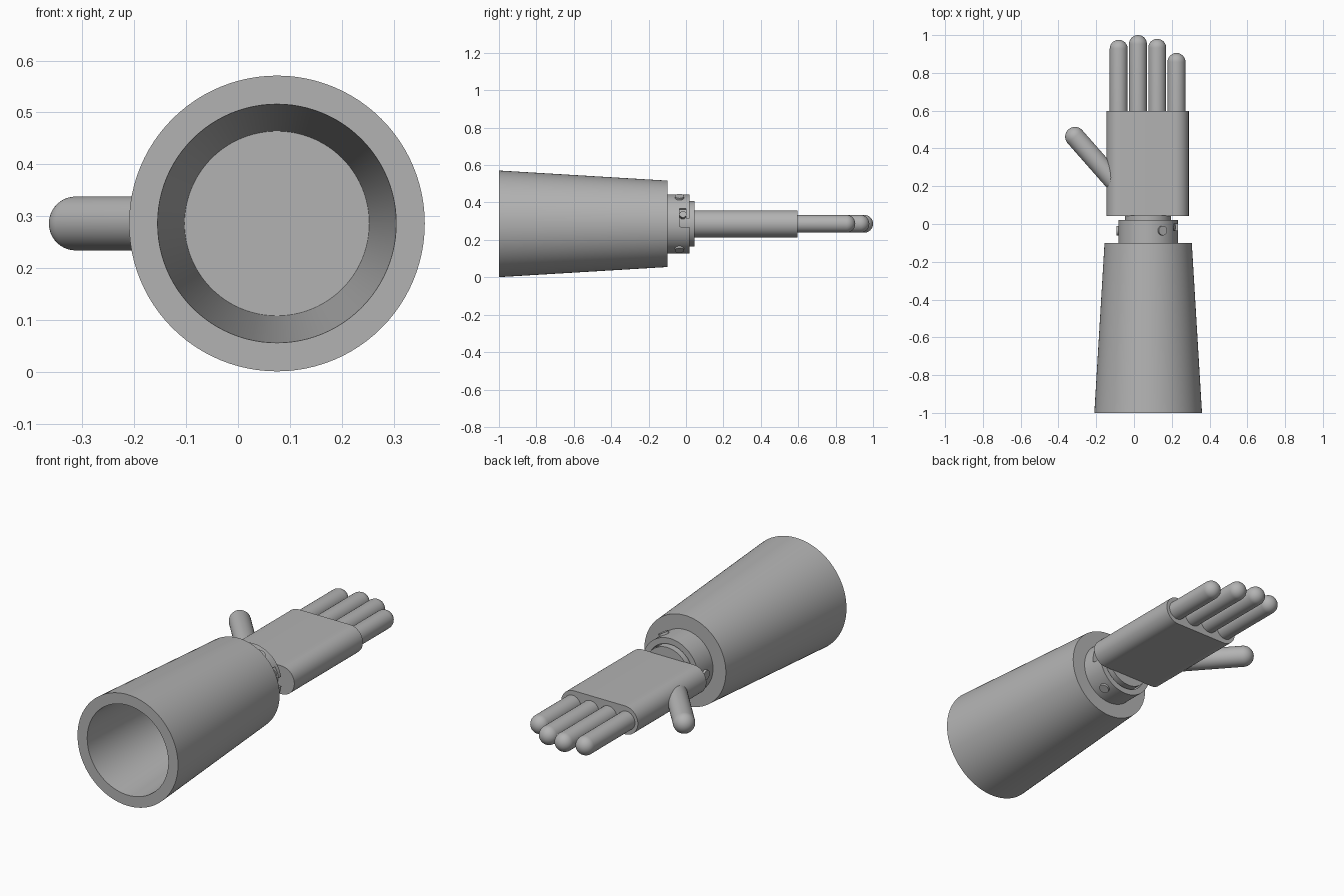
import bpy, bmesh, math
from mathutils import Vector, Matrix

cube = bpy.data.objects.get("Cube")
if cube:
    bpy.data.objects.remove(cube, do_unlink=True)

AX, AZ = 0.075, 0.286          # forearm axis
FORWARD = Vector((0, 1, 0))

grey = bpy.data.materials.new("plain grey")
grey.use_nodes = True
COLOUR = (0.45, 0.45, 0.45, 1)
grey.diffuse_color = COLOUR
grey.node_tree.nodes["Principled BSDF"].inputs["Base Color"].default_value = COLOUR


def finish(name, bm):
    bmesh.ops.recalc_face_normals(bm, faces=bm.faces)
    mesh = bpy.data.meshes.new(name)
    bm.to_mesh(mesh)
    bm.free()
    mesh.materials.append(grey)
    obj = bpy.data.objects.new(name, mesh)
    bpy.context.collection.objects.link(obj)
    return obj


def smooth(obj):
    bpy.ops.object.select_all(action='DESELECT')
    obj.select_set(True)
    bpy.context.view_layer.objects.active = obj
    bpy.ops.object.shade_smooth_by_angle(angle=math.radians(30))


def lathe(name, profile, origin, direction=FORWARD, steps=96, closed=False):
    """Spin (radius, distance) points around an axis through origin."""
    bm = bmesh.new()
    verts = [bm.verts.new((r, 0, d)) for r, d in profile]
    edges = [bm.edges.new(pair) for pair in zip(verts, verts[1:])]
    if closed:
        edges.append(bm.edges.new((verts[-1], verts[0])))
    bmesh.ops.spin(bm, geom=verts + edges, cent=(0, 0, 0), axis=(0, 0, 1),
                   angle=math.tau, steps=steps)
    bmesh.ops.remove_doubles(bm, verts=bm.verts, dist=1e-5)
    turn = direction.to_track_quat('Z', 'Y').to_matrix().to_4x4()
    bm.transform(Matrix.Translation(origin) @ turn)
    obj = finish(name, bm)
    smooth(obj)
    return obj


def capsule(name, base, direction, length, radius):
    """Rod with a flat base and a ball tip."""
    straight = length - radius
    arc = [math.pi / 2 * i / 12 for i in range(13)]
    tip = [(radius * math.cos(a), straight + radius * math.sin(a)) for a in arc]
    tip[-1] = (0, length)
    return lathe(name, [(0, 0), (radius, 0)] + tip, base, direction, 48)


def radial(degrees):
    a = math.radians(degrees)
    return Vector((math.cos(a), 0, math.sin(a)))


def on_axis(y):
    return Vector((AX, y, AZ))


# Hollow tapered forearm, open at the front
lathe("forearm_sleeve", [(0, 0.85), (0.178, 0.85), (0.23, 0), (0.285, 0),
                         (0.231, 0.9), (0, 0.9)], on_axis(-1))

# Wrist collar with three L-shaped locking slots
collar = lathe("wrist_collar", [(0.128, 0), (0.158, 0), (0.158, 0.12), (0.128, 0.12)],
               on_axis(-0.1), closed=True)


def cut_slot(degrees, width, y0, y1):
    bm = bmesh.new()
    bmesh.ops.create_cube(bm, size=1)
    bm.transform(Matrix.Translation(on_axis((y0 + y1) / 2))
                 @ Matrix.Rotation(-math.radians(degrees), 4, 'Y')
                 @ Matrix.Translation((0.15, 0, 0))
                 @ Matrix.Diagonal((0.1, y1 - y0, width, 1)))
    cutter = finish("slot_cutter", bm)
    cutter.hide_render = True
    mod = collar.modifiers.new("slot", 'BOOLEAN')
    mod.operation, mod.object, mod.solver = 'DIFFERENCE', cutter, 'EXACT'
    bpy.context.view_layer.objects.active = collar
    bpy.ops.object.modifier_apply(modifier=mod.name)
    bpy.data.objects.remove(cutter, do_unlink=True)


for i in range(3):
    turn = 120 * i
    cut_slot(turn + 13, 0.1, -0.035, 0.0)
    cut_slot(turn + 2, 0.047, -0.03, 0.05)
    # Locking pin inside each slot, set screw between slots
    lathe(f"locking_pin_{i + 1}", [(0, 0.1), (0.018, 0.1), (0.018, 0.15), (0, 0.15)],
          on_axis(-0.017), radial(turn + 20), 24)
    lathe(f"set_screw_{i + 1}", [(0, 0.12), (0.025, 0.12), (0.025, 0.168), (0, 0.168)],
          on_axis(-0.035), radial(turn + 62), 32)
smooth(collar)

# Inner spindle joining the hand to the collar
lathe("wrist_spindle", [(0, 0), (0.122, 0), (0.122, 0.145), (0, 0.145)], on_axis(-0.1))

# Palm: flat slab with fully rounded sides
HALF = 0.0725
bm = bmesh.new()
outline = []
for side, x in ((1, 0.29 - HALF), (-1, -0.145 + HALF)):
    for i in range(25):
        a = math.pi * (i / 24 - 0.5)
        outline.append(bm.verts.new((x + side * HALF * math.cos(a), 0.042,
                                     AZ + side * HALF * math.sin(a))))
face = bm.faces.new(outline)
new = bmesh.ops.extrude_face_region(bm, geom=[face])["geom"]
bmesh.ops.translate(bm, verts=[v for v in new if isinstance(v, bmesh.types.BMVert)],
                    vec=(0, 0.555, 0))
if not face.is_valid or len(bm.faces) < 52:
    bm.faces.new(outline)
smooth(finish("palm", bm))

# Fingers and thumb
for name, x, tip in (("index_finger", -0.081, 0.975), ("middle_finger", 0.021, 1.0),
                     ("ring_finger", 0.123, 0.98), ("little_finger", 0.225, 0.905)):
    capsule(name, Vector((x, 0.59, AZ)), FORWARD, tip - 0.59, 0.0475)
capsule("thumb", Vector((-0.045, 0.158, AZ)), Vector((-0.66, 0.75, 0)).normalized(),
        0.457, 0.052)
